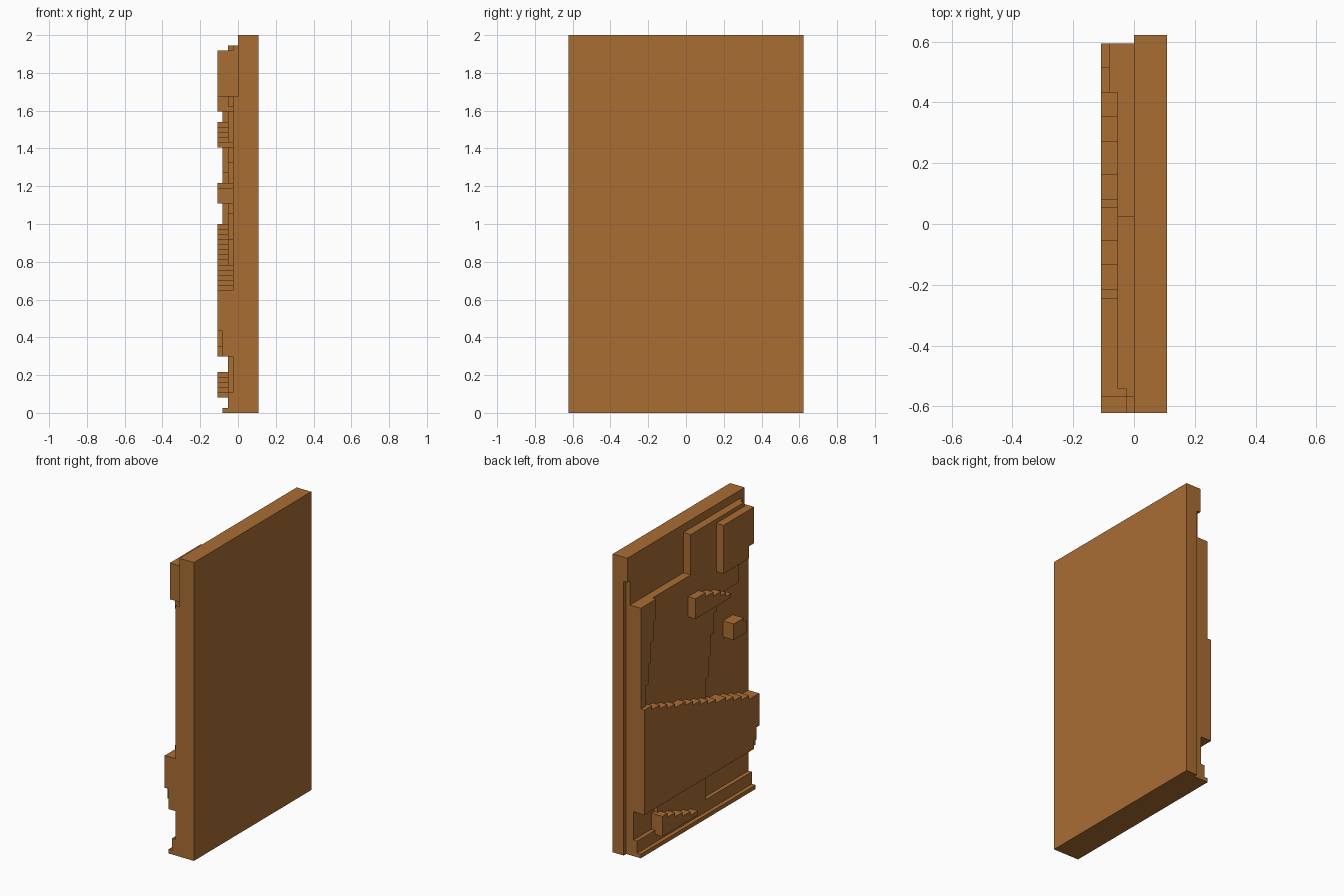
import bpy
import bmesh

cube = bpy.data.objects.get("Cube")
if cube:
    bpy.data.objects.remove(cube, do_unlink=True)

W = 2 / 74  # grid step: the panel is 74 steps tall, 46 wide, 8 thick

wood = bpy.data.materials.new("warm brown wood")
wood.use_nodes = True
colour = (0.402, 0.153, 0.034, 1)
wood.diffuse_color = colour
wood.node_tree.nodes["Principled BSDF"].inputs["Base Color"].default_value = colour


def plate(name, outline, low, high):
    """Extrude a (u, z) outline from relief level low to high (towards -x).
    u runs from the +y edge to the -y edge."""
    bm = bmesh.new()
    base = bm.faces.new([bm.verts.new((-low * W, (23 - u) * W, z * W)) for u, z in outline])
    ext = bmesh.ops.extrude_face_region(bm, geom=[base], use_keep_orig=True)
    verts = [v for v in ext["geom"] if isinstance(v, bmesh.types.BMVert)]
    bmesh.ops.translate(bm, verts=verts, vec=((low - high) * W, 0, 0))
    bmesh.ops.recalc_face_normals(bm, faces=bm.faces)
    mesh = bpy.data.meshes.new(name)
    bm.to_mesh(mesh)
    bm.free()
    mesh.materials.append(wood)
    obj = bpy.data.objects.new(name, mesh)
    bpy.context.collection.objects.link(obj)
    return obj


def box(u0, u1, z0, z1):
    return [(u0, z0), (u1, z0), (u1, z1), (u0, z1)]


def stairs(edges, top):
    """Points of a flight falling one step at each inner edge."""
    pts = []
    for i in range(len(edges) - 1):
        pts += [(edges[i], top - i), (edges[i + 1], top - i)]
    return pts


def slant(u, z_top, z_low, count, run):
    """Points of a steep stepped edge going down, one step inwards per run."""
    pts = []
    for i in range(count):
        z0 = z_top - i * run
        pts += [(u - i, z0), (u - i, max(z0 - run, z_low))]
    return pts


# Board, with a narrow rebate along its +y edge
plate("back_board", box(0, 46, 0, 74), -4, -1)
plate("board_face", [(0, 68), (1, 68), (1, 0), (46, 0), (46, 74), (0, 74)], -1, 0)

# First raised layer
plate("base_layer", [(1, 0), (46, 0), (46, 62), (44, 62), (44, 72),
                     (22, 72), (22, 62), (1, 62)], 0, 1)

# Second raised layer with its stepped slanting edge
plate("middle_panel",
      [(1, 20), (1, 62), (22, 62), (22, 72), (43, 72), (43, 60), (41, 60), (41, 53)]
      + slant(32, 53, 24, 1, 4) + slant(31, 49, 24, 4, 5) + [(28, 20)], 1, 2)
plate("lower_plinth", box(9, 28, 4, 11), 1, 2)
plate("bottom_rail", box(1, 46, 0, 4), 1, 2)
plate("bottom_lip", box(1, 46, 0, 1), 2, 3)

# Side panel narrowing downwards
plate("side_panel", [(1, 30), (1, 62)] + slant(7, 62, 37, 5, 5) + [(2, 37), (2, 30)], 2, 3)

# Broad band with a sloping stepped top
band_edges = [1 + int(i * 45 / 14) for i in range(15)]
band_top = stairs(band_edges, 37)
plate("band_core", band_top + [(46, 11), (1, 11)], 1, 3)
plate("band_face", band_top + [(46, 16), (45, 16), (45, 13), (44, 13), (44, 11), (1, 11)], 3, 4)

# Small stepped wedges
plate("upper_wedge", stairs([21, 25, 28, 31, 33, 35], 57) + [(35, 52), (21, 52)], 1, 4)
plate("lower_wedge", stairs([8, 10, 13, 16, 19, 22], 8) + [(22, 3), (8, 3)], 1, 4)

# Raised blocks
plate("top_block", [(32, 59), (42, 59), (42, 62), (44, 62), (44, 71), (32, 71)], 1, 4)
plate("small_block", [(36, 41), (41, 41), (41, 44), (40, 44), (40, 45), (36, 45)], 1, 4)
